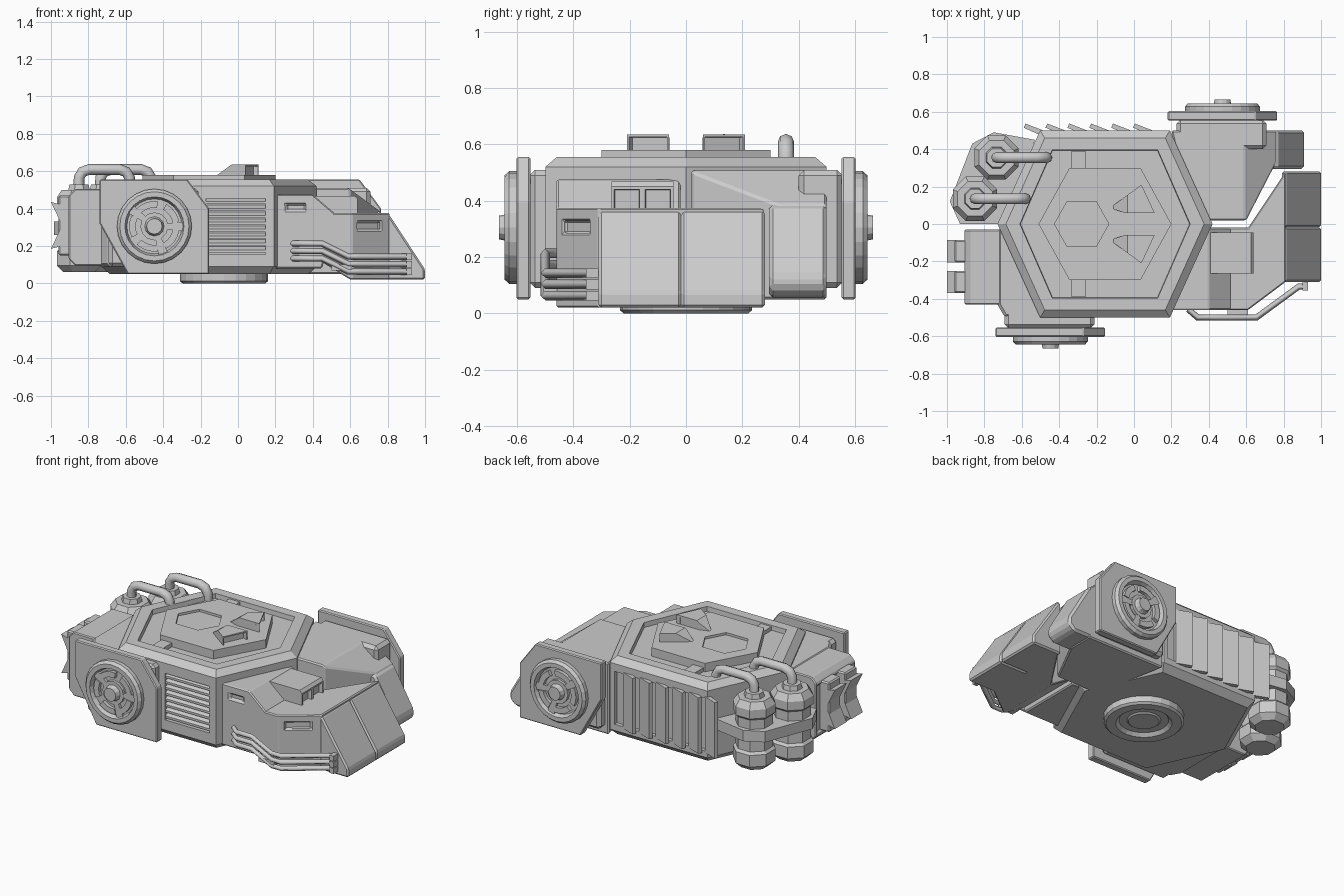
import bpy, bmesh
from math import sin, cos, pi
from mathutils import Vector

if "Cube" in bpy.data.objects:
    bpy.data.objects.remove(bpy.data.objects["Cube"])


def finish(name, bm, bev=0.0):
    bmesh.ops.recalc_face_normals(bm, faces=bm.faces)
    me = bpy.data.meshes.new(name)
    bm.to_mesh(me)
    bm.free()
    ob = bpy.data.objects.new(name, me)
    bpy.context.collection.objects.link(ob)
    if bev:
        m = ob.modifiers.new("bevel", 'BEVEL')
        m.width, m.segments, m.limit_method = bev, 1, 'ANGLE'
    return ob


def prism(name, pts, a, b, axis='z', bev=0.0):
    """Extrude a 2D outline from a to b along an axis."""
    put = {'z': lambda u, v, w: (u, v, w), 'y': lambda u, v, w: (u, w, v), 'x': lambda u, v, w: (w, u, v)}[axis]
    bm = bmesh.new()
    lo, hi = ([bm.verts.new(put(u, v, w)) for u, v in pts] for w in (a, b))
    bm.faces.new(lo)
    bm.faces.new(hi)
    for i in range(len(pts)):
        j = (i + 1) % len(pts)
        bm.faces.new((lo[i], lo[j], hi[j], hi[i]))
    return finish(name, bm, bev)


def box(name, x0, x1, y0, y1, z0, z1, bev=0.0):
    return prism(name, [(x0, y0), (x1, y0), (x1, y1), (x0, y1)], z0, z1, 'z', bev)


def lathe(name, c, prof, n, side=None, rot=0.0):
    """Revolve (radius, height) about z, or about y outward when side is +-1."""
    bm = bmesh.new()
    rings = []
    for r, h in prof:
        ring = []
        for i in range(n):
            t = 2 * pi * i / n + rot
            u, v = r * cos(t), r * sin(t)
            p = (u, v, h) if side is None else (u, side * h, v)
            ring.append(bm.verts.new(Vector(c) + Vector(p)))
        rings.append(ring)
    for a, b in zip(rings, rings[1:]):
        for i in range(n):
            bm.faces.new((a[i], a[(i + 1) % n], b[(i + 1) % n], b[i]))
    bmesh.ops.remove_doubles(bm, verts=bm.verts, dist=1e-5)
    return finish(name, bm)


def edit(ob, fn):
    bm = bmesh.new()
    bm.from_mesh(ob.data)
    fn(bm)
    bm.to_mesh(ob.data)
    bm.free()


def slice_off(ob, co, no):
    """Remove everything on the normal side of a plane and cap it."""
    def fn(bm):
        bmesh.ops.bisect_plane(bm, geom=bm.verts[:] + bm.edges[:] + bm.faces[:], plane_co=co, plane_no=no, clear_outer=True)
        bmesh.ops.holes_fill(bm, edges=[e for e in bm.edges if e.is_boundary], sides=0)
        bmesh.ops.recalc_face_normals(bm, faces=bm.faces)
    edit(ob, fn)


def panel(ob, no, margin, depth):
    """Recess the face that looks most along a direction."""
    def fn(bm):
        bm.normal_update()
        f = max(bm.faces, key=lambda f: round(f.normal.dot(Vector(no).normalized()), 2) + f.calc_area() * 0.01)
        bmesh.ops.inset_region(bm, faces=[f], thickness=margin)
        bmesh.ops.inset_region(bm, faces=[f], thickness=0.003, depth=-depth)
    edit(ob, fn)


def cut(ob, cutter):
    cutter.hide_render = True
    m = ob.modifiers.new("cut", 'BOOLEAN')
    m.operation, m.object, m.solver = 'DIFFERENCE', cutter, 'EXACT'
    bpy.context.view_layer.objects.active = ob
    bpy.ops.object.modifier_apply(modifier=m.name)
    bpy.data.objects.remove(cutter)


def tube(name, pts, r, res):
    cu = bpy.data.curves.new(name, 'CURVE')
    cu.dimensions, cu.bevel_depth, cu.bevel_resolution, cu.use_fill_caps = '3D', r, res, True
    sp = cu.splines.new('POLY')
    sp.points.add(len(pts) - 1)
    for q, p in zip(sp.points, pts):
        q.co = (*p, 1)
    bpy.context.collection.objects.link(bpy.data.objects.new(name, cu))


def hexa(cx, rx, ry, flat):
    return [(cx + rx, 0), (cx + flat, ry), (cx - flat, ry), (cx - rx, 0), (cx - flat, -ry), (cx + flat, -ry)]


# Hexagonal hull with chamfered rims and a recessed roof
bm = bmesh.new()
rings = [[bm.verts.new((x, y, z)) for x, y in hexa(-.155, .575 - i, .5 - i * .9, .347 - i * .55)]
         for z, i in ((.05, .045), (.09, 0), (.52, 0), (.555, .045))]
bm.faces.new(rings[0])
bm.faces.new(rings[-1])
for a, b in zip(rings, rings[1:]):
    for i in range(6):
        bm.faces.new((a[i], a[(i + 1) % 6], b[(i + 1) % 6], b[i]))
hull = finish("hull", bm)
panel(hull, (0, 0, 1), .075, .03)
cut(hull, box("vent_cutter", -.17, .147, -.6, -.46, .155, .455))
cut(hull, box("louver_cutter", -.5, .16, .475, .6, .13, .47))

# Roof platform with a sunken hatch and two vision blocks
roof = prism("roof_platform", hexa(-.155, .355, .30, .19), .5, .58)
cut(roof, prism("hatch_cutter", hexa(-.28, .145, .12, .078), .565, .65))
for s in (-1, 1):
    box("roof_clamp", -.335, -.26, s * .29, s * .39, .5, .55)
    vb = prism("vision_block", [(.11, s * .06), (.04, s * .21), (-.11, s * .1), (-.11, s * .08), (-.05, s * .06)], .57, .635)
    slice_off(vb, (-.11, 0, .58), (-.055, 0, .075))
    panel(vb, (.9, s * .42, 0), .012, .025)

# Belly turntable
lathe("belly_ring", (-.075, 0, 0), [(.235, .07), (.235, .012), (.222, 0), (.165, 0), (.145, .02), (.10, .02), (.09, .012), (0, .012)], 24)

# Front vent slats and rear slanted louvers
for i in range(8):
    z = .165 + i * .037
    prism("vent_slat", [(-.495, z), (-.495, z + .014), (-.455, z + .034), (-.455, z + .01)], -.17, .147, 'x')
for i in range(6):
    x = -.59 + i * .117
    prism("rear_louver", [(x, .515), (x + .01, .537), (x + .105, .5), (x + .1, .47)], .12, .48)

# Side plates with mounts and round fan caps
outline = [(-.74, .555), (-.27, .555), (-.155, .40), (-.155, .05), (-.59, .05), (-.74, .32)]
for s, dx in ((-1, 0), (1, .92)):
    cx, y0 = -.447 + dx, s * .603
    prism("side_plate", [(x + dx, z) for x, z in outline], s * .553, y0, 'y', .006)
    box("plate_mount", cx - .245, cx + .235, s * .4, s * .556, .09, .51, .02)
    lathe("fan_cap", (cx, y0, .305), [(.2, -.01), (.2, .025), (.185, .042), (.158, .042), (.147, .012), (0, .012)], 24, s)
    lathe("fan_hub", (cx, y0, .305), [(.075, .01), (.075, .03), (.052, .03), (.045, .045), (.042, .062), (0, .062)], 12, s)
    for k in range(5):
        ts = [2 * pi * (k + .14 + .72 * j / 4) / 5 for j in range(5)]
        arc = [(cx + r * cos(t), .305 + r * sin(t)) for r, seq in ((.135, ts), (.10, ts[::-1])) for t in seq]
        prism("fan_arc", arc, y0, y0 + s * .034, 'y')
        if k % 2 == 0:
            t = 2 * pi * k / 5
            d, e = Vector((cos(t), sin(t))), Vector((-sin(t), cos(t)))
            o = Vector((cx, .305))
            prism("fan_spoke", [o + d * .05 - e * .014, o + d * .155 - e * .025, o + d * .155 + e * .025, o + d * .05 + e * .014],
                  y0, y0 + s * .028, 'y')

# Rear corner filler behind the front plate, and rear block with toothed forks
prism("corner_filler", [(-.73, -.02), (-.73, -.43), (-.69, -.5), (-.45, -.5), (-.45, -.02)], .09, .51, 'z', .015)
rear = prism("rear_block", [(-.905, z) for z in (.13, .47)] + [(-.87, .505), (-.68, .505), (-.68, .095), (-.87, .095)],
             -.43, -.03, 'y', .012)
panel(rear, (-1, 0, 0), .025, .012)
for y in (-.37, -.205):
    box("fork_base", -.96, -.88, y, y + .12, .15, .47, .008)
    for z, s in ((.31, 1), (.31, -1)):
        prism("fork_tooth", [(-.94, z), (-.955, z + s * .03), (-1, z + s * .125), (-.94, z + s * .11)], y, y + .12, 'y')

# Twin canisters, shared strap and arched pipes
can = [(0, .06), (.09, .06), (.128, .095), (.128, .17), (.112, .185), (.112, .39), (.128, .405), (.128, .46),
       (.1, .5), (.062, .5), (.055, .53), (0, .53)]
for x, y in ((-.735, .355), (-.85, .135)):
    lathe("canister", (x, y, 0), can, 8, None, pi / 8)
    b = x + .27
    tube("canister_pipe", [(x, y, .48), (x, y, .565), (x + .018, y, .596), (x + .055, y, .609),
                           (b - .055, y, .609), (b - .018, y, .596), (b, y, .565), (b, y, .5)], .029, 2)
prism("canister_strap", [(-.985, .12), (-.865, .43), (-.75, .49), (-.53, .45), (-.66, .0), (-.93, .0)], .26, .33)

# Back forward pod with sloped roof and tip
pod = prism("back_pod", [(.2, .5), (.76, .5), (.76, .33), (.6, .02), (.3, .02)], .05, .51, 'z', .012)
slice_off(pod, (.59, 0, .51), (.125, 0, .17))
prism("back_pod_tip", [(.7, .385), (.765, .385), (.91, .135), (.91, .09), (.87, .055), (.7, .055)], .295, .5, 'y', .014)

# Front cab: raised rear part, lower body and two-piece nose
cab = prism("cab_rear", [(.15, .08), (.45, .08), (.52, .372), (.40, .475), (.15, .475)], -.46, -.02, 'y', .008)
cut(cab, box("slot_cutter", .26, .36, -.5, -.445, .39, .425))
body = prism("cab_body", [(.3, -.46), (.61, -.46), (.81, -.31), (.81, .28), (.61, -.02), (.3, -.02)], .02, .375, 'z', .01)
slice_off(body, (.6, 0, .02), (-.15, 0, -.24))
n = Vector((.62, -.785)) * .015
cut(body, prism("hatch_cutter", [Vector(p) + n * k for p, k in
                                (((.64, -.436), 1), ((.76, -.342), 1), ((.76, -.342), -1), ((.64, -.436), -1))], .285, .33))
for y0, y1 in ((-.31, -.017), (-.017, .28)):
    prism("nose_half", [(.79, .365), (.81, .365), (1, .075), (1, .02), (.79, .02)], y0, y1, 'y', .014)

# Sensor box on the cab
for y in (-.265, -.155):
    sb = prism("sensor_box", [(.41, .36), (.64, .36), (.64, .45), (.625, .468), (.41, .468)], y, y + .11, 'y')
    panel(sb, (1, 0, 0), .014, .025)

# Cable bundle along the cab flank
for i in range(3):
    d = -.04 * i
    tube("flank_cable", [(.29, -.455, .213 + d), (.34, -.5, .213 + d), (.45, -.5, .213 + d), (.59, -.5, .143 + d),
                         (.655, -.5, .143 + d), (.88, -.335, .143 + d), (.93, -.335, .143 + d)], .017, 0)
    box("cable_end", .90, .93, -.355, -.305, .125 + d, .16 + d)
box("cable_clip", .50, .61, -.507, -.45, .07, .1)
